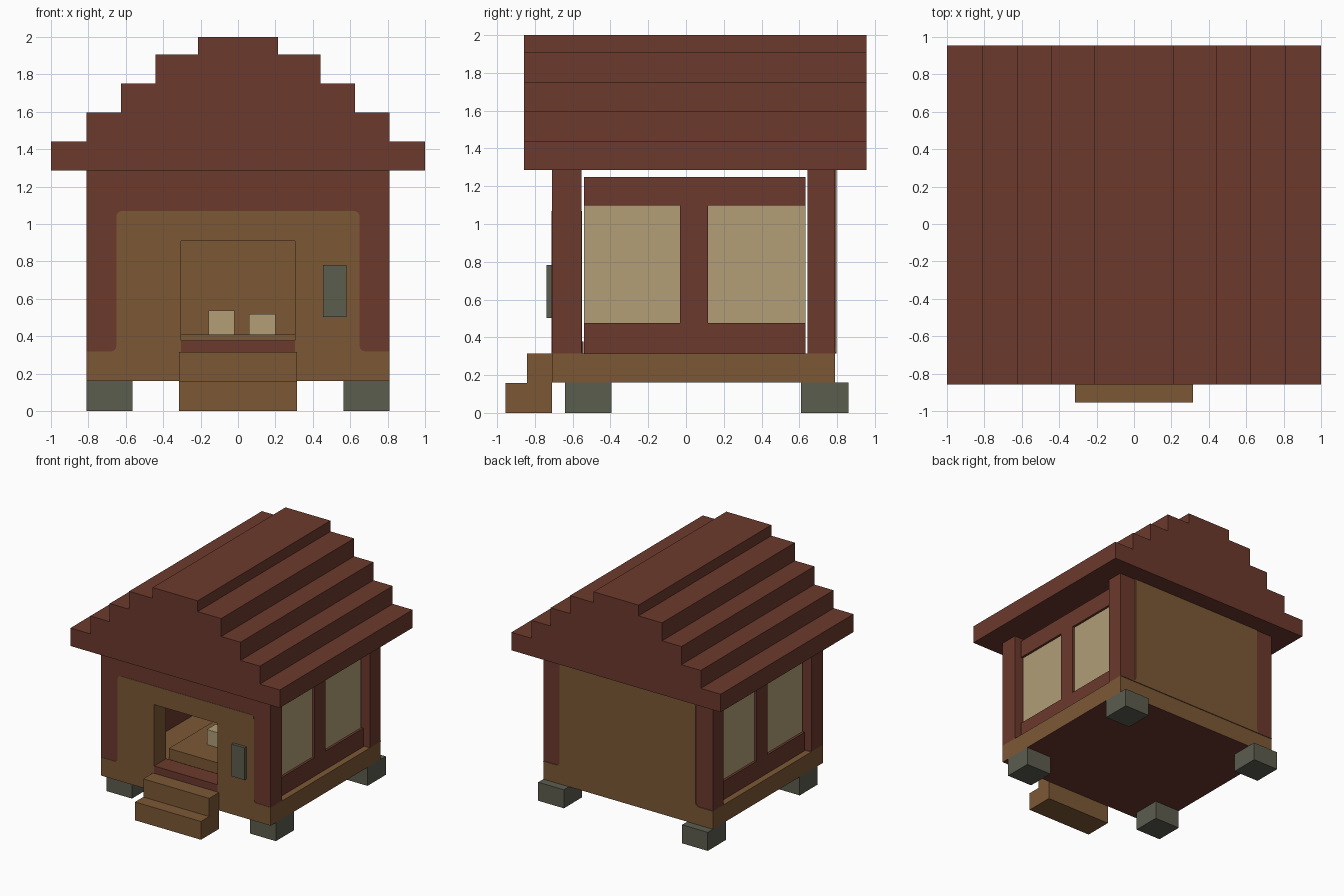
import bpy, bmesh, math

cube = bpy.data.objects.get("Cube")
if cube:
    bpy.data.objects.remove(cube, do_unlink=True)


def material(name, rgb):
    m = bpy.data.materials.new(name)
    m.use_nodes = True
    m.diffuse_color = (*rgb, 1)
    bsdf = m.node_tree.nodes["Principled BSDF"]
    bsdf.inputs["Base Color"].default_value = (*rgb, 1)
    bsdf.inputs["Roughness"].default_value = 0.9
    return m


RED = material("red wood", (0.150, 0.041, 0.026))
BROWN = material("brown wood", (0.204, 0.098, 0.036))
PAPER = material("window paper", (0.445, 0.342, 0.187))
STONE = material("grey stone", (0.107, 0.109, 0.078))


def finish(name, bm, *mats):
    bmesh.ops.recalc_face_normals(bm, faces=bm.faces)
    mesh = bpy.data.meshes.new(name)
    bm.to_mesh(mesh)
    bm.free()
    for m in mats:
        mesh.materials.append(m)
    obj = bpy.data.objects.new(name, mesh)
    bpy.context.scene.collection.objects.link(obj)
    return obj


def box(name, x, y, z, mat):
    """Box from three (low, high) ranges."""
    bm = bmesh.new()
    bmesh.ops.create_cube(bm, size=1)
    for v in bm.verts:
        v.co = [r[0] + (c + 0.5) * (r[1] - r[0]) for c, r in zip(v.co, (x, y, z))]
    return finish(name, bm, mat)


def prism(name, profile, y, mat):
    """Extrude an x-z profile along y."""
    bm = bmesh.new()
    face = bm.faces.new([bm.verts.new((px, y[0], pz)) for px, pz in profile])
    new = bmesh.ops.extrude_face_region(bm, geom=[face])["geom"]
    bmesh.ops.translate(bm, vec=(0, y[1] - y[0], 0),
                        verts=[g for g in new if isinstance(g, bmesh.types.BMVert)])
    return finish(name, bm, mat)


def arc(cx, cz, r, start, end, steps=4):
    angles = [math.radians(start + (end - start) * i / steps) for i in range(steps + 1)]
    return [(cx + r * math.cos(a), cz + r * math.sin(a)) for a in angles]


def mirrored(half):
    return half + [(-x, z) for x, z in reversed(half)]


FRONT, BACK, HALF, THICK = -0.71, 0.79, 0.81, 0.16
GROUND, FLOOR, EAVES = 0.16, 0.315, 1.285
POST, DOOR, DOOR_TOP, FIELD_TOP = 0.65, 0.305, 0.91, 1.07
R = 0.03

# Stepped roof
steps = [(1.0, EAVES), (0.81, 1.44), (0.625, 1.595), (0.44, 1.752), (0.215, 1.907)]
tops = [z for _, z in steps[1:]] + [2.0]
outline = []
for (w, low), high in zip(steps, tops):
    outline += [(w, low), (w, high)]
prism("stepped_roof", mirrored(outline), (-0.858, 0.955), RED)

# Floor slab with a red underside
slab = box("floor_slab", (-HALF, HALF), (FRONT, BACK), (GROUND, FLOOR), BROWN)
slab.data.materials.append(RED)
for p in slab.data.polygons:
    if p.normal.z < -0.5:
        p.material_index = 1

# Corner posts and stone feet
for sx, side in ((1, "left"), (-1, "right")):
    xr = sorted((sx * 0.60, sx * HALF))
    box(f"front_post_{side}", xr, (FRONT, FRONT + THICK - 0.004), (FLOOR, EAVES), RED)
    box(f"back_post_{side}", xr, (BACK - THICK + 0.014, BACK), (FLOOR, EAVES), RED)
    foot = sorted((sx * 0.565, sx * HALF))
    box(f"front_foot_{side}", foot, (-0.64, -0.395), (0, GROUND), STONE)
    box(f"back_foot_{side}", foot, (0.61, 0.86), (0, GROUND), STONE)

# Front wall: red beam and brown field with rounded corners around the doorway
box("front_beam", (-0.60, 0.60), (FRONT, FRONT + THICK - 0.004), (1.03, EAVES), RED)
flare = [(HALF, FLOOR), (HALF, FLOOR + 0.004)] + arc(POST + R, FLOOR + 0.004 + R, R, 270, 180)
half = ([(DOOR, DOOR_TOP), (DOOR, FLOOR)] + flare
        + arc(POST - R, FIELD_TOP - R, R, 0, 90))
left = half[::-1]
prism("front_wall", left + [(-x, z) for x, z in half], (FRONT - 0.003, FRONT + THICK), BROWN)

# Back wall: brown up to the eaves between the red posts
prism("back_wall", mirrored(flare + [(POST, EAVES)]), (BACK, BACK + 0.007), BROWN)
box("back_wall_core", (-0.60, 0.60), (BACK - THICK + 0.014, BACK), (FLOOR, EAVES), BROWN)

# Side screens: rails, centre stile and recessed paper windows
Y0, Y1 = -0.54, 0.632
for sx, side in ((1, "left"), (-1, "right")):
    xr = sorted((sx * 0.67, sx * 0.755))
    box(f"bottom_rail_{side}", xr, (Y0, Y1), (FLOOR, 0.475), RED)
    box(f"top_rail_{side}", xr, (Y0, Y1), (1.097, 1.25), RED)
    box(f"centre_stile_{side}", xr, (-0.032, 0.117), (0.475, 1.097), RED)
    pane = sorted((sx * 0.70, sx * 0.735))
    box(f"front_window_{side}", pane, (Y0, -0.032), (0.475, 1.097), PAPER)
    box(f"back_window_{side}", pane, (0.117, Y1), (0.475, 1.097), PAPER)

# Doorway threshold and entrance steps
box("threshold", (-DOOR, DOOR), (FRONT, -0.542), (FLOOR, 0.378), RED)
box("lower_step", (-0.315, 0.315), (-0.955, FRONT), (0, 0.158), BROWN)
box("upper_step", (-0.315, 0.315), (-0.843, FRONT), (0.158, FLOOR), BROWN)

# Inner platform with two offering boxes
box("inner_platform", (-0.36, 0.36), (-0.43, 0.50), (FLOOR, 0.408), BROWN)
box("tall_offering", (-0.158, -0.02), (-0.20, -0.08), (0.408, 0.538), PAPER)
box("short_offering", (0.058, 0.20), (-0.20, -0.08), (0.408, 0.52), PAPER)

# Wall box beside the door
box("wall_box", (0.455, 0.58), (-0.738, FRONT), (0.503, 0.782), STONE)
